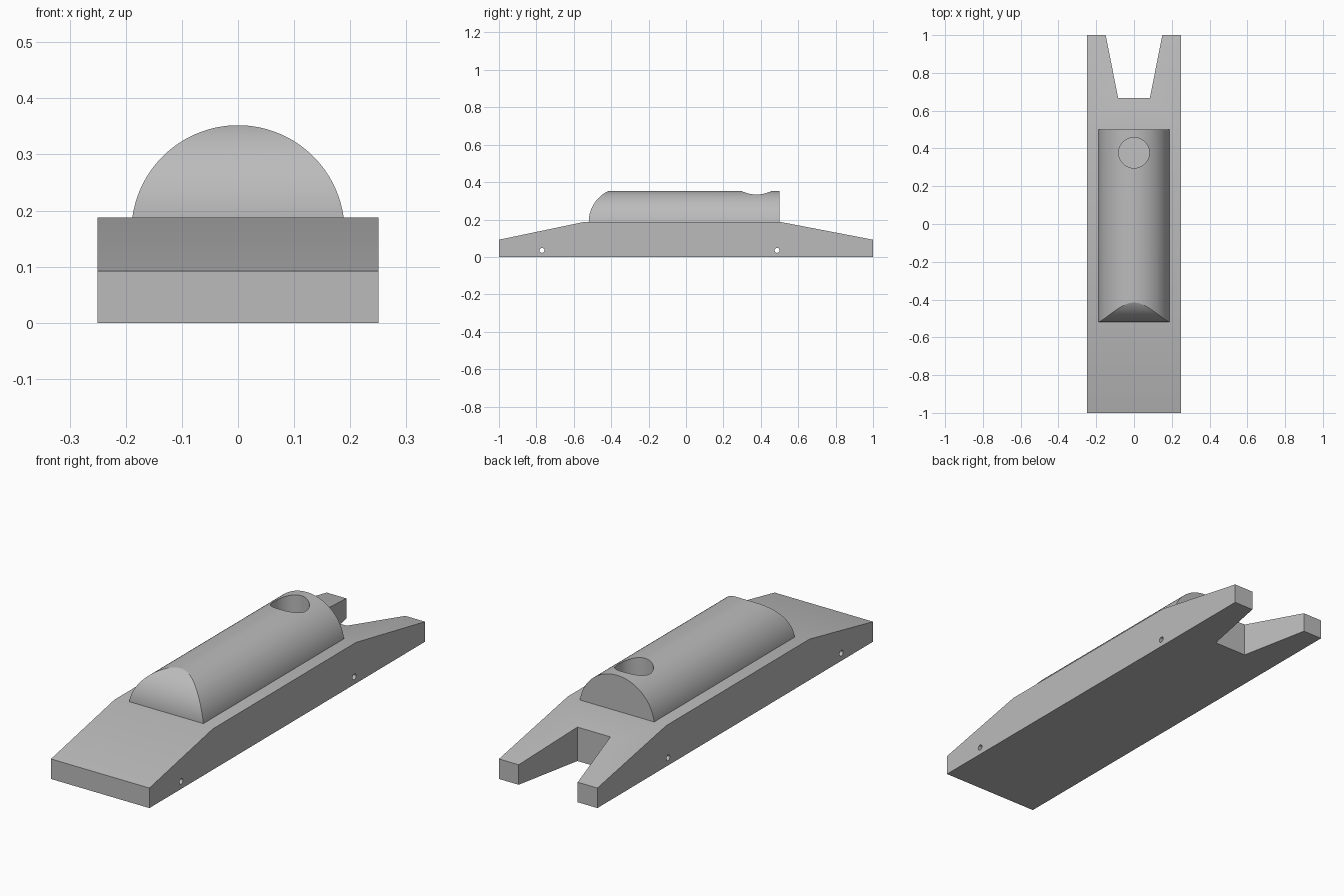
import bpy
import bmesh
from math import pi, sin, cos, radians
from mathutils import Vector

if "Cube" in bpy.data.objects:
    bpy.data.objects.remove(bpy.data.objects["Cube"], do_unlink=True)

grey = bpy.data.materials.new("plain grey")
grey.use_nodes = True
grey.diffuse_color = (0.5, 0.5, 0.5, 1)
grey.node_tree.nodes["Principled BSDF"].inputs["Base Color"].default_value = (0.5, 0.5, 0.5, 1)


def prism(name, points, axis, start, end):
    """Extrude a closed 2D profile along an axis; points use the other two axes in order."""
    def place(p, d):
        co = list(p)
        co.insert(axis, d)
        return Vector(co)

    bm = bmesh.new()
    face = bm.faces.new([bm.verts.new(place(p, start)) for p in points])
    grown = bmesh.ops.extrude_face_region(bm, geom=[face])
    shift = place((0, 0), end - start)
    bmesh.ops.translate(bm, vec=shift, verts=[v for v in grown["geom"] if isinstance(v, bmesh.types.BMVert)])
    bmesh.ops.recalc_face_normals(bm, faces=bm.faces)
    mesh = bpy.data.meshes.new(name)
    bm.to_mesh(mesh)
    bm.free()
    mesh.materials.append(grey)
    obj = bpy.data.objects.new(name, mesh)
    bpy.context.collection.objects.link(obj)
    return obj


def arc(cx, cy, r, a0, a1, n):
    return [(cx + r * cos(a0 + (a1 - a0) * i / n), cy + r * sin(a0 + (a1 - a0) * i / n))
            for i in range(n + 1)]


def circle(cx, cy, r, n):
    return arc(cx, cy, r, 0, 2 * pi, n)[:-1]


def carve(obj, cutter, operation="DIFFERENCE"):
    """Apply a boolean and drop the cutter."""
    mod = obj.modifiers.new("carve", "BOOLEAN")
    mod.operation, mod.solver, mod.object = operation, "EXACT", cutter
    bpy.context.view_layer.objects.active = obj
    bpy.ops.object.modifier_apply(modifier=mod.name)
    bpy.data.objects.remove(cutter, do_unlink=True)


def smooth(obj):
    bpy.ops.object.select_all(action="DESELECT")
    obj.select_set(True)
    bpy.context.view_layer.objects.active = obj
    bpy.ops.object.shade_smooth_by_angle(angle=radians(25))


DECK = 0.188

# Long base with sloping ends
base = prism("base", [(-1, 0), (-1, 0.092), (-0.54, DECK), (0.5, DECK), (1, 0.092), (1, 0)], 0, -0.25, 0.25)

# Tapered notch in the rear end
carve(base, prism("notch_cutter", [(-0.152, 1.01), (-0.084, 0.668), (0.084, 0.668), (0.152, 1.01)], 2, -0.1, 0.4))

# Small cross holes through the sides
for y in (-0.77, 0.487):
    carve(base, prism("pin_cutter", circle(y, 0.035, 0.013, 24), 0, -0.4, 0.4))
smooth(base)

# Half-round hood with a rounded front
hood = prism("hood", arc(0, 0.162, 0.19, 0, pi, 64), 1, -0.6, 0.5)
side = arc(-0.337, 0.187, 0.183, pi, pi / 2, 32) + [(0.6, 0.37), (0.6, 0.17), (-0.52, 0.17)]
carve(hood, prism("front_cutter", side, 0, -0.4, 0.4), "INTERSECT")

# Round well in the top, down to the deck
carve(hood, prism("well_cutter", circle(0, 0.377, 0.081, 48), 2, 0.1, 0.5))
smooth(hood)
